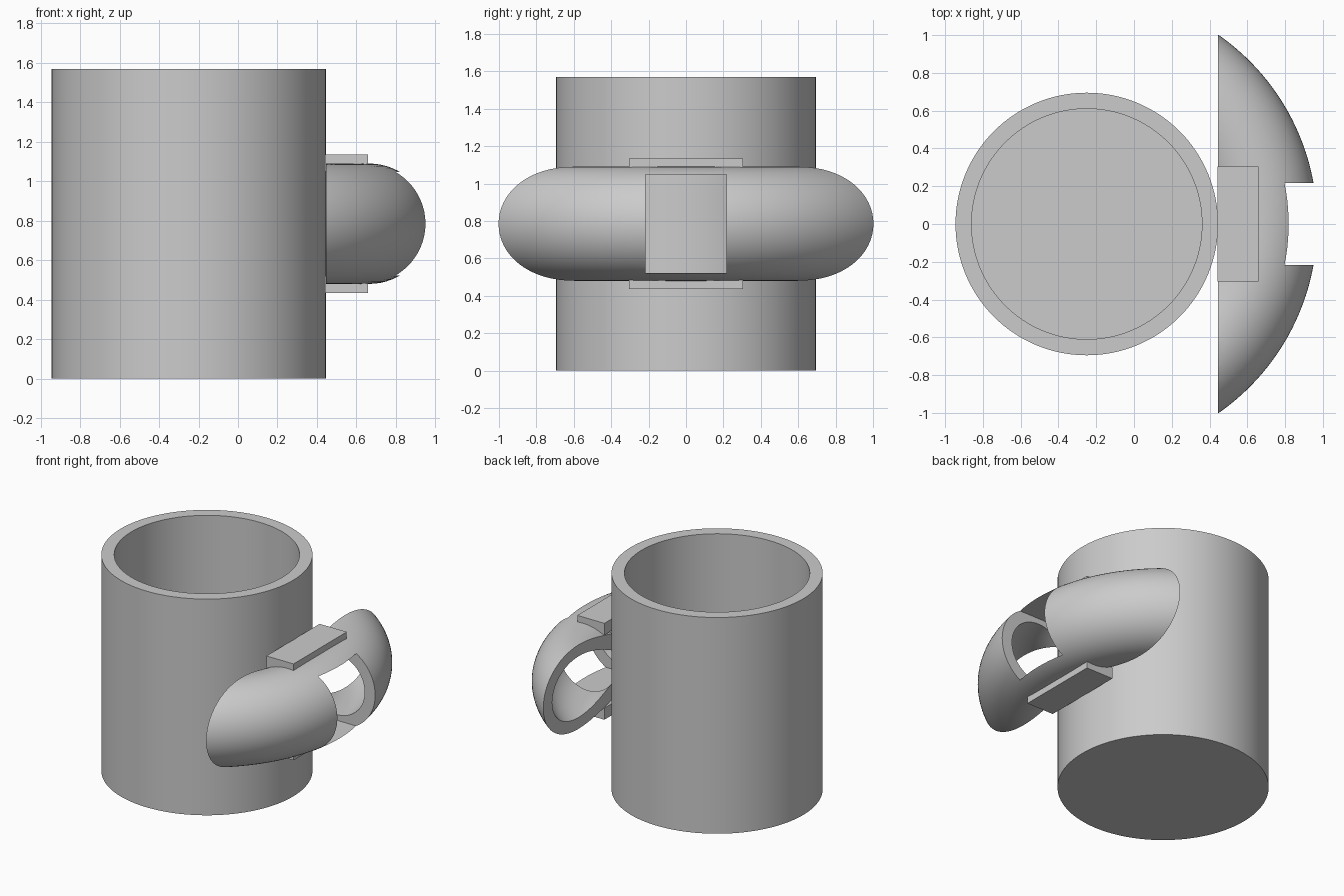
import bpy
import bmesh
from mathutils import Vector, Matrix

old = bpy.data.objects.get("Cube")
if old:
    bpy.data.objects.remove(old, do_unlink=True)

AXIS_X = -0.25          # mug axis, shared by the handle ring
RADIUS = 0.695
HEIGHT = 1.57
WALL = 0.085
MID = HEIGHT / 2
FACE_X = AXIS_X + RADIUS  # plane where the handle meets the mug

grey = bpy.data.materials.new("plain grey")
grey.use_nodes = True
grey.diffuse_color = (0.6, 0.6, 0.6, 1)
grey.node_tree.nodes["Principled BSDF"].inputs["Base Color"].default_value = (0.6, 0.6, 0.6, 1)


def finish(obj, name):
    obj.name = name
    obj.data.materials.clear()
    obj.data.materials.append(grey)
    bpy.ops.object.select_all(action='DESELECT')
    obj.select_set(True)
    bpy.context.view_layer.objects.active = obj
    bpy.ops.object.shade_smooth_by_angle(angle=0.6)


def from_bmesh(bm, name):
    mesh = bpy.data.meshes.new(name)
    bm.to_mesh(mesh)
    bm.free()
    obj = bpy.data.objects.new(name, mesh)
    bpy.context.collection.objects.link(obj)
    return obj


def box(name, low, high):
    low, high = Vector(low), Vector(high)
    bm = bmesh.new()
    bmesh.ops.create_cube(bm, size=1)
    bmesh.ops.scale(bm, vec=high - low, verts=bm.verts)
    bmesh.ops.translate(bm, vec=(low + high) / 2, verts=bm.verts)
    return from_bmesh(bm, name)


def ring(minor):
    bpy.ops.mesh.primitive_torus_add(
        location=(AXIS_X, 0, MID), major_radius=0.915, minor_radius=minor,
        major_segments=160, minor_segments=64)
    return bpy.context.object


def cut(target, cutter, operation):
    mod = target.modifiers.new("cut", 'BOOLEAN')
    mod.operation = operation
    mod.solver = 'EXACT'
    mod.object = cutter
    bpy.ops.object.select_all(action='DESELECT')
    target.select_set(True)
    bpy.context.view_layer.objects.active = target
    bpy.ops.object.modifier_apply(modifier=mod.name)
    bpy.data.objects.remove(cutter, do_unlink=True)


# Mug body: a cylinder whose top is inset and pushed down
bm = bmesh.new()
bmesh.ops.create_cone(bm, cap_ends=True, segments=128, radius1=RADIUS, radius2=RADIUS,
                      depth=HEIGHT, matrix=Matrix.Translation((AXIS_X, 0, MID)))
top = max(bm.faces, key=lambda f: f.calc_center_median().z)
bmesh.ops.inset_region(bm, faces=[top], thickness=WALL, use_even_offset=True)
extruded = bmesh.ops.extrude_face_region(bm, geom=[top])
bmesh.ops.translate(bm, vec=(0, 0, WALL - HEIGHT),
                    verts=[g for g in extruded["geom"] if isinstance(g, bmesh.types.BMVert)])
if top.is_valid:
    bmesh.ops.delete(bm, geom=[top], context='FACES_ONLY')
bmesh.ops.recalc_face_normals(bm, faces=bm.faces)
finish(from_bmesh(bm, "mug_body"), "mug_body")

# Handle: slice of a hollow ring with a finger window through its middle
handle = ring(0.305)
cut(handle, box("half_space", (FACE_X, -1.5, 0), (1.5, 1.5, HEIGHT)), 'INTERSECT')
cut(handle, box("window", (0.3, -0.217, MID - 0.263), (1.5, 0.217, MID + 0.263)), 'DIFFERENCE')
cut(handle, ring(0.222), 'DIFFERENCE')
finish(handle, "handle")

# Flat plates joining the handle to the body above and below
for name, z in (("upper_plate", 1.0925), ("lower_plate", HEIGHT - 1.0925)):
    plate = box(name, (FACE_X - 0.003, -0.305, z - 0.0425), (0.66, 0.305, z + 0.0425))
    finish(plate, name)
